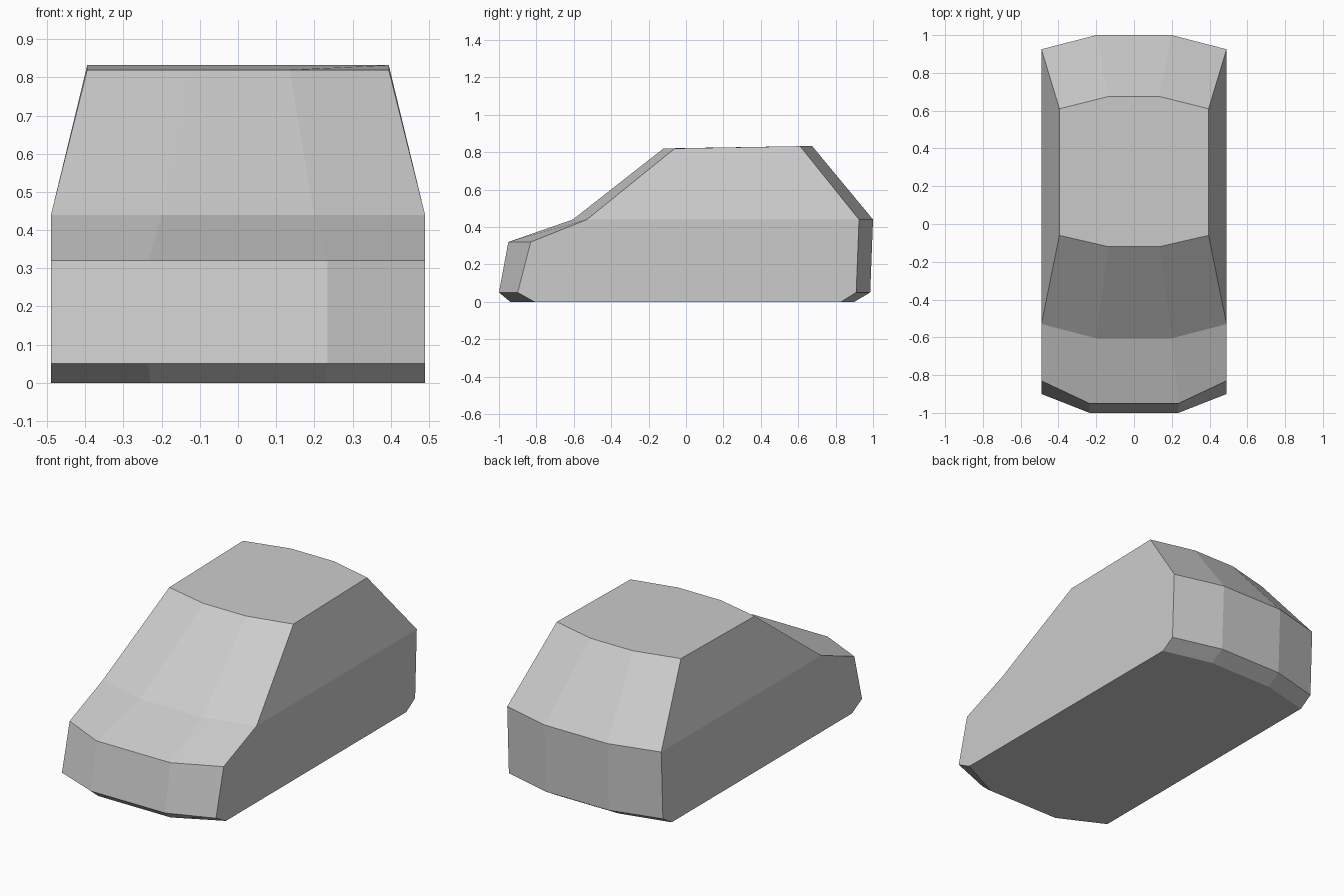
import bpy, bmesh

if "Cube" in bpy.data.objects:
    bpy.data.objects.remove(bpy.data.objects["Cube"])

# Side outline, going round from front underside over the roof to rear underside:
# (height, y at centre, y at side, half width of centre strip, half width at side)
OUTLINE = [
    (0.00, -0.94, -0.81, 0.23, 0.49),    # front underside
    (0.05, -1.00, -0.90, 0.235, 0.49),   # front bumper
    (0.32, -0.95, -0.83, 0.235, 0.49),   # bonnet lip
    (0.44, -0.605, -0.53, 0.20, 0.49),   # windscreen base
    (0.82, -0.12, -0.06, 0.135, 0.395),  # roof front
    (0.832, 0.675, 0.61, 0.135, 0.395),  # roof rear
    (0.44, 1.00, 0.925, 0.20, 0.49),     # rear waist
    (0.05, 0.985, 0.91, 0.20, 0.49),     # rear bumper
    (0.00, 0.90, 0.83, 0.20, 0.49),      # rear underside
]

bm = bmesh.new()
rows = []
for z, y_mid, y_side, x_mid, x_side in OUTLINE:
    rows.append([bm.verts.new(p) for p in (
        (-x_side, y_side, z), (-x_mid, y_mid, z),
        (x_mid, y_mid, z), (x_side, y_side, z))])

# Three strips of panels wrapped round the outline
for i, row in enumerate(rows):
    nxt = rows[(i + 1) % len(rows)]
    for c in range(3):
        bm.faces.new((row[c], row[c + 1], nxt[c + 1], nxt[c]))

# Flat lower sides and leaning cabin sides
for c in (0, 3):
    bm.faces.new([rows[i][c] for i in (0, 1, 2, 3, 6, 7, 8)])
    bm.faces.new([rows[i][c] for i in (3, 4, 5, 6)])

bmesh.ops.recalc_face_normals(bm, faces=bm.faces)
mesh = bpy.data.meshes.new("car_body")
bm.to_mesh(mesh)
bm.free()
body = bpy.data.objects.new("car_body", mesh)
bpy.context.collection.objects.link(body)
